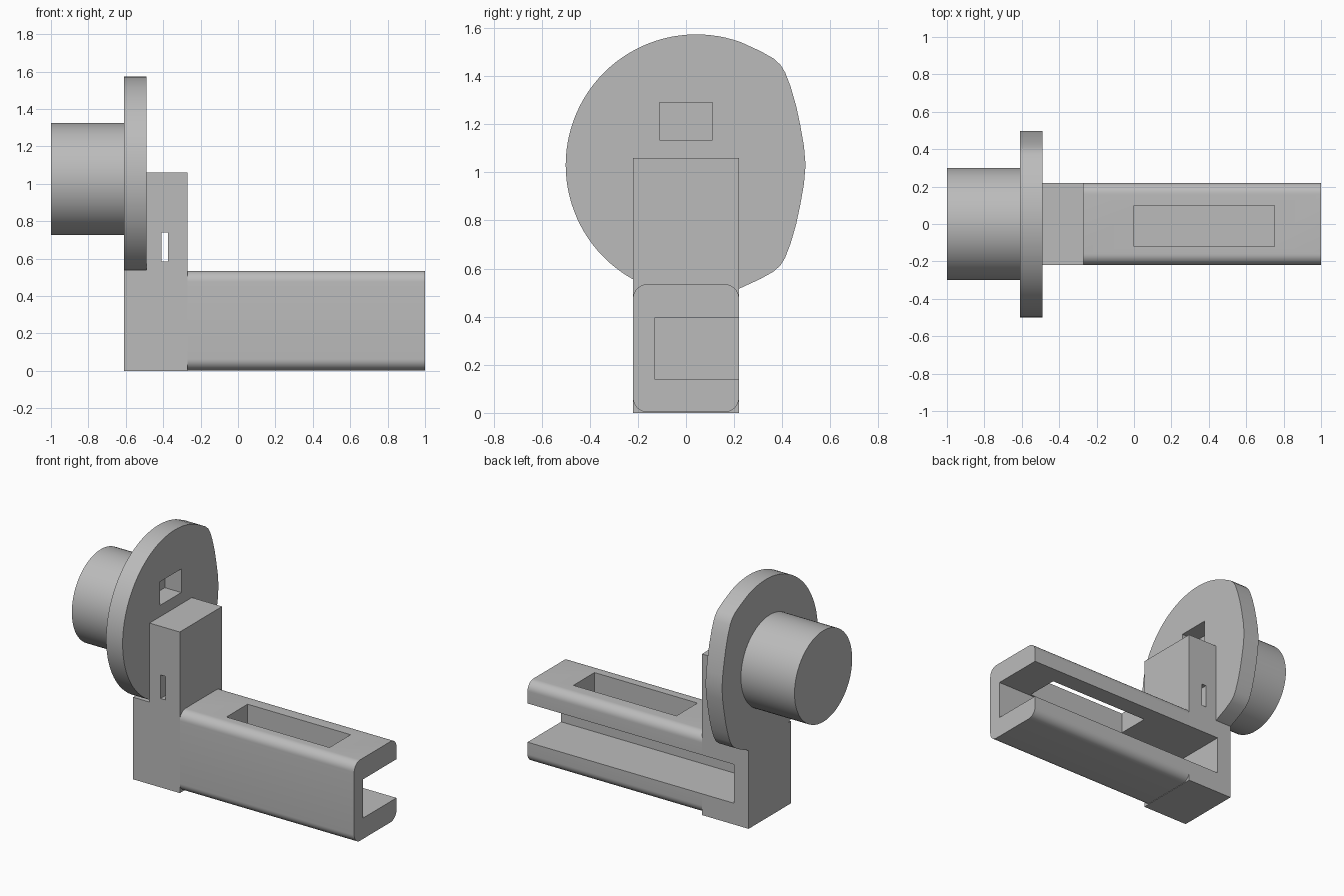
import bpy, bmesh, math

cube = bpy.data.objects.get("Cube")
if cube:
    bpy.data.objects.remove(cube)

GREY = (0.5, 0.5, 0.5, 1)
mat = bpy.data.materials.new("plain_grey")
mat.use_nodes = True
mat.diffuse_color = GREY
mat.node_tree.nodes["Principled BSDF"].inputs["Base Color"].default_value = GREY


def prism(name, outline, direction):
    """Extrude a closed outline of 3D points along a direction."""
    bm = bmesh.new()
    base = bm.faces.new([bm.verts.new(p) for p in outline])
    top = bmesh.ops.extrude_face_region(bm, geom=[base], use_keep_orig=True)["geom"]
    bmesh.ops.translate(bm, vec=direction,
                        verts=[g for g in top if isinstance(g, bmesh.types.BMVert)])
    bmesh.ops.recalc_face_normals(bm, faces=bm.faces)
    mesh = bpy.data.meshes.new(name)
    bm.to_mesh(mesh)
    bm.free()
    mesh.materials.append(mat)
    obj = bpy.data.objects.new(name, mesh)
    bpy.context.collection.objects.link(obj)
    return obj


def along_x(name, yz, x0, x1):
    return prism(name, [(x0, y, z) for y, z in yz], (x1 - x0, 0, 0))


def box(name, x, y, z):
    yz = [(y[0], z[0]), (y[1], z[0]), (y[1], z[1]), (y[0], z[1])]
    return along_x(name, yz, *x)


def arc(cy, cz, r, a0, a1, steps):
    angles = [math.radians(a0 + (a1 - a0) * i / steps) for i in range(steps + 1)]
    return [(cy + r * math.cos(a), cz + r * math.sin(a)) for a in angles]


def cut(obj, *bounds):
    """Subtract a box from a part."""
    cutter = box("cutter", *bounds)
    cutter.hide_render = True
    mod = obj.modifiers.new("cut", "BOOLEAN")
    mod.operation, mod.solver, mod.object = "DIFFERENCE", "EXACT", cutter
    bpy.context.view_layer.objects.active = obj
    bpy.ops.object.modifier_apply(modifier=mod.name)
    bpy.data.objects.remove(cutter)


HALF = 0.22
FLANGE_X = (-0.61, -0.49)
STEP_X = -0.27
MID_Z = 1.03
CHANNEL = ((-0.505, 1.1), (-0.13, 0.4), (0.14, 0.395))

# Arm: rounded bar with a channel open to the back and a slot in its top
r, low, high = 0.06, 0.003, 0.535
corners = [(HALF - r, high - r, 0), (r - HALF, high - r, 90),
           (r - HALF, low + r, 180), (HALF - r, low + r, 270)]
bar = [p for cy, cz, a in corners for p in arc(cy, cz, r, a, a + 90, 10)]
arm = along_x("arm", bar, STEP_X, 1)
cut(arm, *CHANNEL)
cut(arm, (0, 0.75), (-0.12, 0.1), (0.3, 0.7))

# Upright: stepped block carrying the flange
side = [(FLANGE_X[0], 0), (STEP_X, 0), (STEP_X, 1.06),
        (FLANGE_X[1], 1.06), (FLANGE_X[1], 0.54), (FLANGE_X[0], 0.54)]
upright = prism("upright", [(x, -HALF, z) for x, z in side], (0, 2 * HALF, 0))
cut(upright, *CHANNEL)
cut(upright, (-0.41, -0.375), (-0.3, 0.3), (0.585, 0.74))

# Flange: round plate with a flattened back edge and a small window
flat = [(0.31, 0.473), (0.365, 0.442), (0.393, 0.416), (0.412, 0.385),
        (0.435, 0.325), (0.458, 0.245), (0.475, 0.165), (0.49, 0.08)]
rim = arc(0.043, MID_Z, 0.543, 70, 290, 64)
rim += [(y, MID_Z - h) for y, h in flat] + [(0.497, MID_Z)]
rim += [(y, MID_Z + h) for y, h in reversed(flat)]
flange = along_x("flange", rim, *FLANGE_X)
cut(flange, (-0.7, -0.4), (-0.11, 0.11), (1.135, 1.29))

# Hub: solid round boss on the outer face
hub = along_x("hub", arc(0, 1.025, 0.3, 0, 354.375, 63), -1, FLANGE_X[0])

bpy.ops.object.select_all(action="DESELECT")
for part in (arm, upright, flange, hub):
    part.select_set(True)
bpy.context.view_layer.objects.active = arm
bpy.ops.object.shade_smooth_by_angle(angle=math.radians(30))
